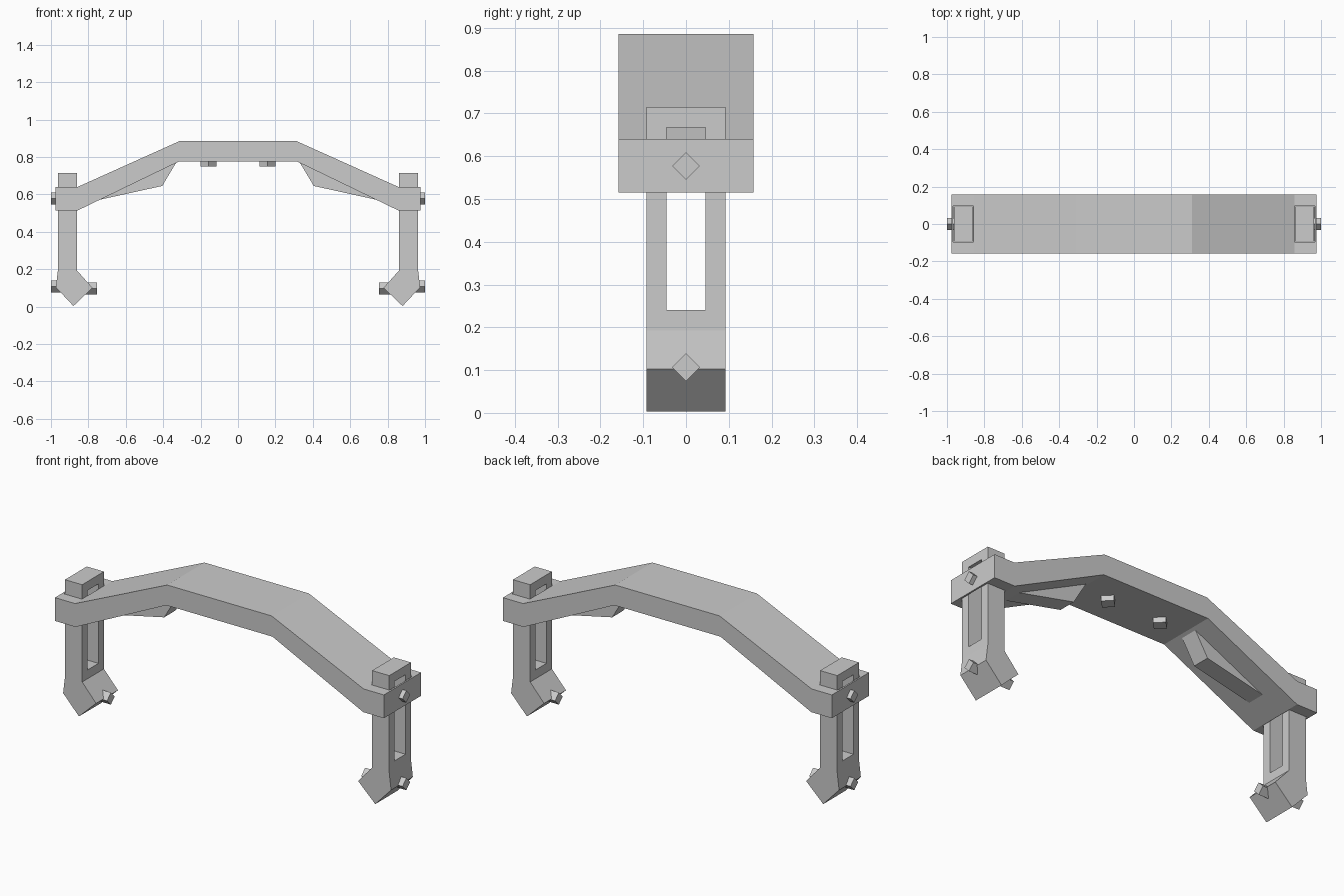
import bpy, bmesh, math
from mathutils import Matrix

if "Cube" in bpy.data.objects:
    bpy.data.objects.remove(bpy.data.objects["Cube"])


def finish(name, bm):
    bmesh.ops.recalc_face_normals(bm, faces=bm.faces)
    me = bpy.data.meshes.new(name)
    bm.to_mesh(me)
    bm.free()
    ob = bpy.data.objects.new(name, me)
    bpy.context.collection.objects.link(ob)
    return ob


def extrude_y(name, pts, half):
    """Extrude an x-z profile symmetrically along y."""
    bm = bmesh.new()
    f = bm.faces.new([bm.verts.new((x, -half, z)) for x, z in pts])
    r = bmesh.ops.extrude_face_region(bm, geom=[f])
    vs = [v for v in r["geom"] if isinstance(v, bmesh.types.BMVert)]
    bmesh.ops.translate(bm, verts=vs, vec=(0, 2 * half, 0))
    return finish(name, bm)


def box(name, centre, size, turn=None):
    """Box, optionally turned 45 degrees about an axis."""
    bm = bmesh.new()
    m = Matrix.Translation(centre)
    if turn:
        m = m @ Matrix.Rotation(math.pi / 4, 4, turn)
    bmesh.ops.create_cube(bm, size=1, matrix=m @ Matrix.Diagonal((*size, 1)))
    return finish(name, bm)


def cut(ob, cutter):
    mod = ob.modifiers.new("cut", 'BOOLEAN')
    mod.operation = 'DIFFERENCE'
    mod.solver = 'EXACT'
    mod.object = cutter
    cutter.hide_render = True
    cutter.hide_set(True)


# Arched cross beam
half_top = [(0.31, 0.886), (0.857, 0.64), (0.977, 0.64)]
half_low = [(0.977, 0.515), (0.855, 0.515), (0.315, 0.776)]
right = half_top + half_low
beam = extrude_y("beam", right + [(-x, z) for x, z in reversed(right)], 0.158)

SIDE = 0.046  # side of the square pegs
for s, tag in ((-1, "left"), (1, "right")):
    # Socket in the beam end
    cut(beam, box(tag + "_socket_cutter", (s * 0.9135, 0, 0.58), (0.109, 0.194, 0.4)))

    # Slotted leg with a pointed foot
    leg = extrude_y(tag + "_leg", [(s * x, z) for x, z in (
        (0.963, 0.715), (0.963, 0.193), (0.974, 0.103), (0.88, 0.003),
        (0.778, 0.1), (0.861, 0.193), (0.861, 0.715))], 0.0925)
    cut(leg, box(tag + "_slot_cutter", (s * 0.91, 0, 0.4535), (0.3, 0.092, 0.427)))

    # Pegs through the beam end and the foot
    box(tag + "_beam_peg", (s * 0.98, 0, 0.577), (0.04, SIDE, SIDE), 'X')
    box(tag + "_outer_foot_peg", (s * 0.94, 0, 0.107), (0.12, SIDE, SIDE), 'X')
    box(tag + "_inner_foot_peg", (s * 0.8175, 0, 0.097), (0.125, SIDE, SIDE), 'X')

    # Brace rib under the slope
    extrude_y(tag + "_brace", [(s * x, z) for x, z in (
        (0.745, 0.57), (0.405, 0.645), (0.327, 0.776), (0.4, 0.76))], 0.048)

    # Stud under the flat middle
    box(tag + "_stud", (s * 0.157, 0, 0.77), (0.061, 0.061, 0.044), 'Z')
